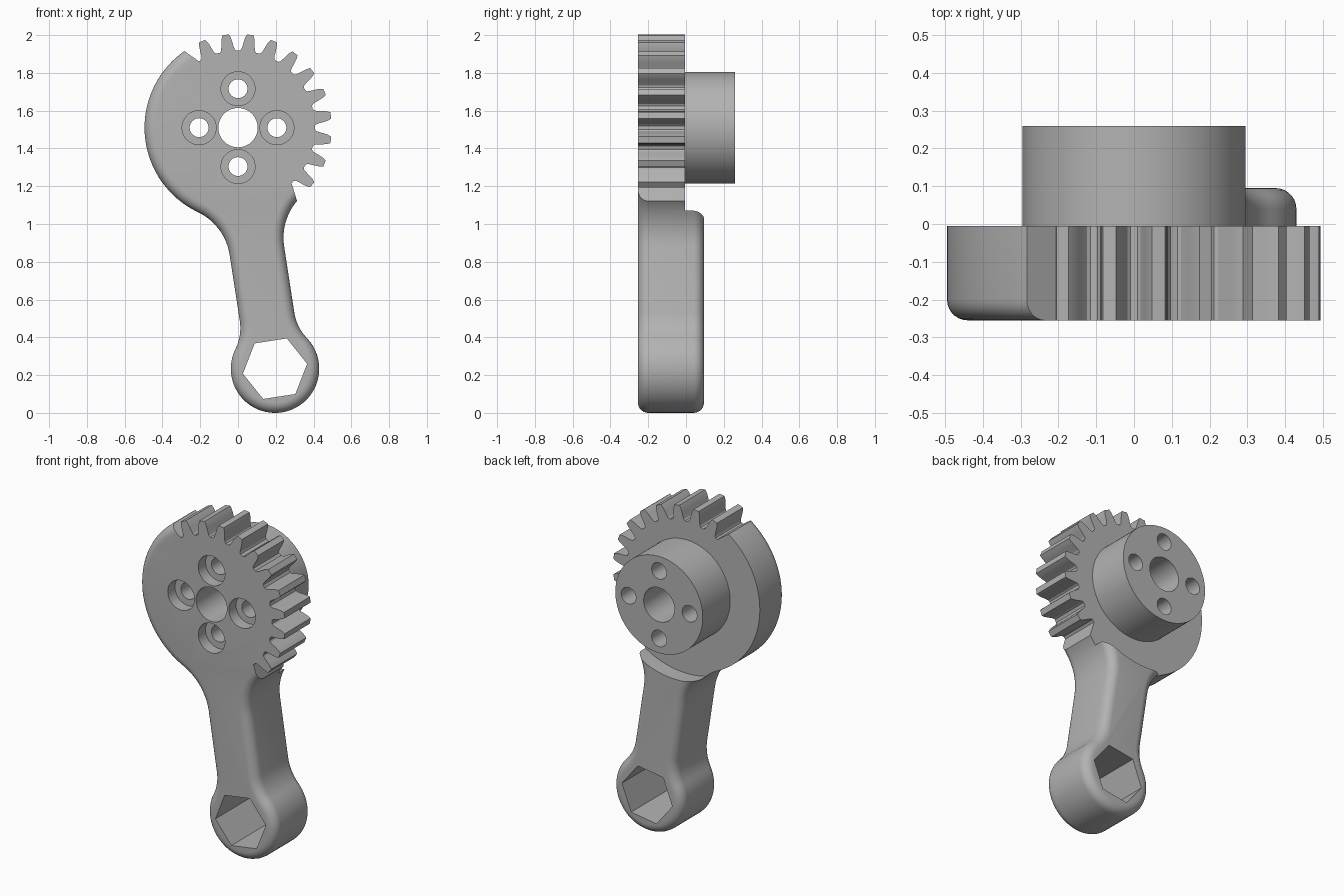
import bpy, bmesh
from math import sin, cos, pi, radians, atan2, sqrt, hypot

if "Cube" in bpy.data.objects:
    bpy.data.objects.remove(bpy.data.objects["Cube"], do_unlink=True)

# Main dimensions
HUB = (0.0, 1.51)            # hub centre in x, z
END = (0.196, 0.234)         # socket end centre in x, z
AXIS = atan2(END[1] - HUB[1], END[0] - HUB[0])
LENGTH = hypot(END[0] - HUB[0], END[1] - HUB[1])
CAM_R, END_R, HALF_ARM = 0.495, 0.234, 0.146
FRONT, PLATE_BACK, ARM_BACK, HUB_BACK = -0.255, -0.005, 0.095, 0.26
EDGE = 0.055                 # rounding of the front and back rims
ROOT = 0.408

steel = bpy.data.materials.new("plain grey")
steel.use_nodes = True
GREY = (0.45, 0.45, 0.45, 1)
steel.diffuse_color = GREY
steel.node_tree.nodes["Principled BSDF"].inputs["Base Color"].default_value = GREY


def loft(name, loops):
    """Skin a stack of equal closed loops and cap both ends."""
    bm = bmesh.new()
    rings = [[bm.verts.new(p) for p in loop] for loop in loops]
    n = len(rings[0])
    for a, b in zip(rings, rings[1:]):
        for i in range(n):
            j = (i + 1) % n
            bm.faces.new((a[i], a[j], b[j], b[i]))
    bm.faces.new(rings[0])
    bm.faces.new(rings[-1])
    bmesh.ops.recalc_face_normals(bm, faces=bm.faces)
    mesh = bpy.data.meshes.new(name)
    bm.to_mesh(mesh)
    bm.free()
    mesh.materials.append(steel)
    obj = bpy.data.objects.new(name, mesh)
    bpy.context.collection.objects.link(obj)
    return obj


def prism(name, outline, y0, y1):
    return loft(name, [[(x, y, z) for x, z in outline] for y in (y0, y1)])


def polar(r, degrees, centre=HUB):
    a = radians(degrees)
    return centre[0] + r * cos(a), centre[1] + r * sin(a)


def circle(r, centre=HUB, sides=64, start=0):
    return [polar(r, start + 360 * i / sides, centre) for i in range(sides)]


def sweep(a0, a1, steps):
    return [a0 + (a1 - a0) * i / steps for i in range(steps + 1)]


def combine(target, tool, operation):
    mod = target.modifiers.new(operation, 'BOOLEAN')
    mod.operation, mod.solver, mod.object = operation, 'EXACT', tool
    bpy.context.view_layer.objects.active = target
    bpy.ops.object.modifier_apply(modifier=mod.name)
    bpy.data.objects.remove(tool, do_unlink=True)


# Body outline along the arm axis: each point carries its outward angle
def arc(u, v, r, angles):
    return [(u + r * cos(a), v + r * sin(a), a) for a in angles]


def blend(r, fillet):
    """Distance and angle of the fillet centre joining a disc to the arm."""
    u = sqrt((r + fillet) ** 2 - (HALF_ARM + fillet) ** 2)
    return u, atan2(HALF_ARM + fillet, u)


NECK, THROAT = 0.30, 0.25
u1, t1 = blend(CAM_R, NECK)
u2, t2 = blend(END_R, THROAT)
side = arc(u1, -HALF_ARM - NECK, -NECK, sweep(-t1, -pi / 2, 12))
side += arc(LENGTH - u2, -HALF_ARM - THROAT, -THROAT, sweep(-pi / 2, t2 - pi, 10))
outline = arc(0, 0, CAM_R, sweep(t1, 2 * pi - t1, 80)[:-1])
outline += side[:-1]
outline += arc(LENGTH, 0, END_R, sweep(t2 - pi, pi - t2, 48)[:-1])
outline += [(u, -v, -a) for u, v, a in reversed(side)][:-1]


def body_loop(inset, y):
    loop = []
    for u, v, a in outline:
        u, v = u - inset * cos(a), v - inset * sin(a)
        loop.append((HUB[0] + u * cos(AXIS) - v * sin(AXIS), y,
                     HUB[1] + u * sin(AXIS) + v * cos(AXIS)))
    return loop


# Rounded front and back rims
rim = [(EDGE * (1 - sin(a)), EDGE * (1 - cos(a))) for a in sweep(0, pi / 2, 7)]
loops = [body_loop(inset, FRONT + depth) for inset, depth in rim]
loops += [body_loop(inset, ARM_BACK - depth) for inset, depth in reversed(rim)]
body = loft("crank_arm", loops)

# Step the back of the cam down behind the arm
combine(body, prism("step_cutter", circle(0.52, sides=96), PLATE_BACK, 0.4), 'DIFFERENCE')

# Clear the toothed sector out to the cam rim
sector = [polar(0.7, a) for a in sweep(-60, 134, 24)]
sector += [polar(CAM_R, 125)]
sector += [polar(ROOT, a) for a in sweep(120.5, -46, 48)]
sector += [polar(CAM_R, -51)]
combine(body, prism("sector_cutter", sector, -0.5, 0.5), 'DIFFERENCE')

# Eleven gear teeth on a 24-tooth pitch
flank = [(6.2, ROOT), (5.1, 0.415), (4.4, 0.43), (3.7, 0.455), (3.0, 0.477), (2.0, 0.496)]
teeth = [polar(0.36, a) for a in sweep(119, -44, 40)]
for k in range(11):
    centre = -37.5 + 15 * k
    teeth += [polar(r, centre - a) for a, r in flank]
    teeth += [polar(r, centre + a) for a, r in reversed(flank)]
combine(body, prism("gear_teeth", teeth, FRONT, PLATE_BACK), 'UNION')

# Round hub on the back
combine(body, prism("hub", circle(0.295, sides=96), -0.06, HUB_BACK), 'UNION')

# Centre bore, four counterbored bolt holes and the hexagonal socket
combine(body, prism("bore_cutter", circle(0.104), -0.5, 0.5), 'DIFFERENCE')
for angle in (0, 90, 180, 270):
    spot = polar(0.206, angle)
    combine(body, prism("bolt_cutter", circle(0.05, spot, 32), -0.5, 0.5), 'DIFFERENCE')
    combine(body, prism("counterbore_cutter", circle(0.09, spot, 48), -0.5, FRONT + 0.07),
            'DIFFERENCE')
hexagon = circle(0.172, END, 6, 8.7)
combine(body, prism("socket_cutter", hexagon, -0.5, 0.5), 'DIFFERENCE')

# Smooth curves with crisp edges
bpy.ops.object.select_all(action='DESELECT')
body.select_set(True)
bpy.context.view_layer.objects.active = body
bpy.ops.object.shade_smooth_by_angle(angle=radians(28))
